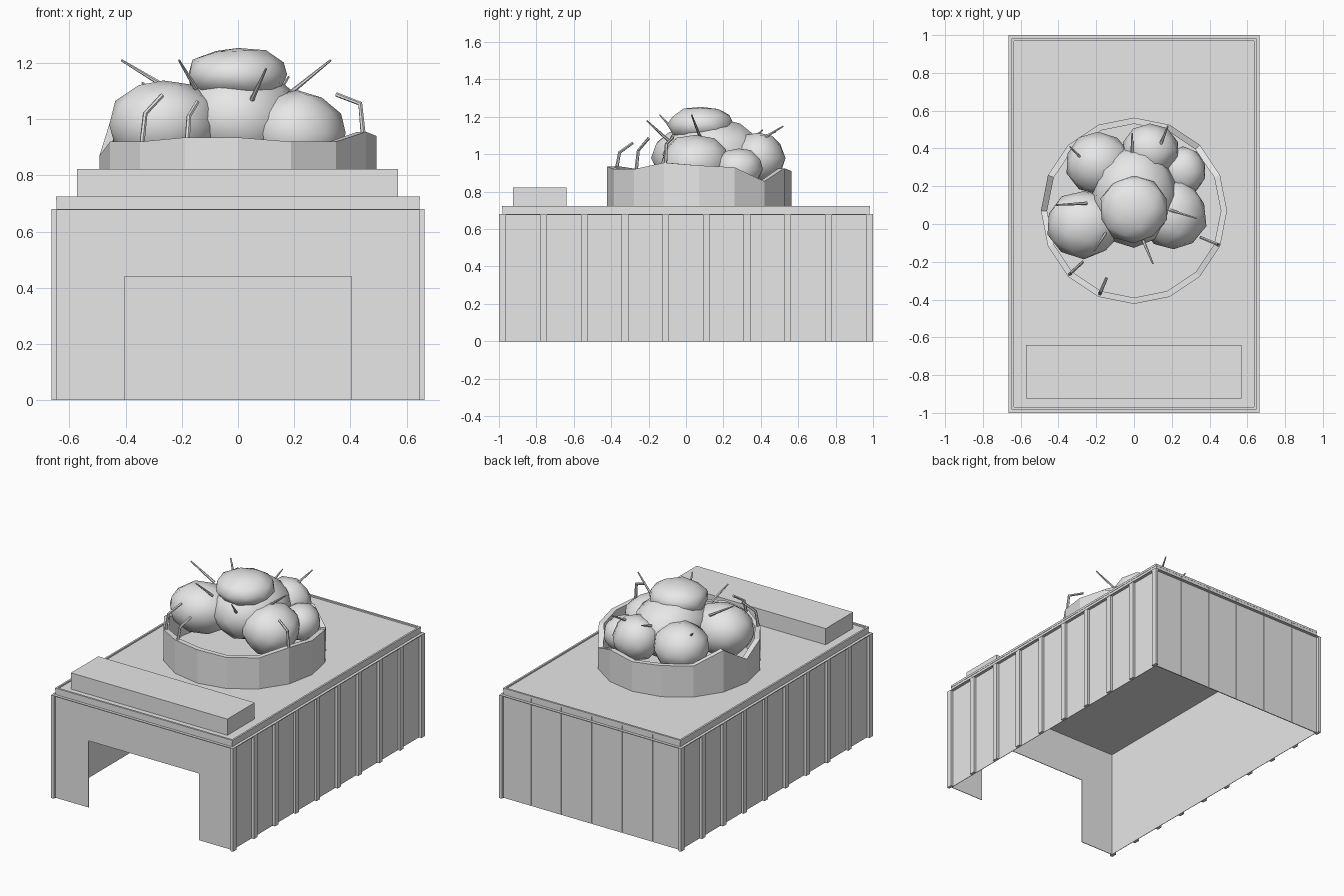
import bpy, bmesh, math, random
from mathutils import Vector

if "Cube" in bpy.data.objects:
    bpy.data.objects.remove(bpy.data.objects["Cube"])

random.seed(4)
grey = bpy.data.materials.new("light_grey")
grey.diffuse_color = (0.8, 0.8, 0.8, 1)
grey.use_nodes = True
grey.node_tree.nodes["Principled BSDF"].inputs["Base Color"].default_value = grey.diffuse_color


def finish(name, bm, smooth=False):
    bmesh.ops.recalc_face_normals(bm, faces=bm.faces[:])
    me = bpy.data.meshes.new(name)
    bm.to_mesh(me)
    bm.free()
    me.materials.append(grey)
    for p in me.polygons:
        p.use_smooth = smooth
    ob = bpy.data.objects.new(name, me)
    bpy.context.scene.collection.objects.link(ob)
    return ob


def prism(name, outline, depth, place):
    """Closed outline pushed along the depth vector."""
    bm = bmesh.new()
    face = bm.faces.new([bm.verts.new(place(a, b)) for a, b in outline])
    geo = bmesh.ops.extrude_face_region(bm, geom=[face])["geom"]
    bmesh.ops.translate(bm, vec=depth, verts=[g for g in geo if isinstance(g, bmesh.types.BMVert)])
    return finish(name, bm)


def box(name, x0, x1, y0, y1, z0, z1):
    prism(name, [(x0, y0), (x1, y0), (x1, y1), (x0, y1)], (0, 0, z1 - z0), lambda a, b: (a, b, z0))


# Side walls with raised vertical ribs
for side, s in (("left", -1), ("right", 1)):
    prism(side + "_wall", [(-0.98, 0.643), (-0.98, 0.646), (0.98, 0.646), (0.98, 0.643)],
          (0, 0, 0.71), lambda a, b: (s * b, a, 0))
    for i in range(1, 9):
        c = -0.98 + 1.96 * i / 9
        xs = sorted((s * 0.645, s * 0.663))
        box("%s_rib_%d" % (side, i), xs[0], xs[1], c - 0.018, c + 0.018, 0, 0.68)

# Back wall with fine seams
back = [(-0.645, 0.976), (-0.645, 0.982)]
for i in range(1, 6):
    c = -0.665 + 1.33 * i / 6
    back += [(c - 0.002, 0.982), (c, 0.979), (c + 0.002, 0.982)]
back += [(0.645, 0.982), (0.645, 0.976)]
prism("back_wall", back, (0, 0, 0.71), lambda a, b: (a, b, 0))

# Front wall with doorway
door = [(-0.645, 0), (-0.403, 0), (-0.403, 0.44), (0.403, 0.44), (0.403, 0),
        (0.645, 0), (0.645, 0.71), (-0.645, 0.71)]
prism("front_wall", door, (0, 0.004, 0), lambda a, b: (a, -0.982, b))

# Corner posts
for sx in (-1, 1):
    for sy in (-1, 1):
        xs, ys = sorted((sx * 0.645, sx * 0.664)), sorted((sy * 0.963, sy * 1.0))
        box("corner_post_%s_%s" % ("left" if sx < 0 else "right", "front" if sy < 0 else "back"),
            xs[0], xs[1], ys[0], ys[1], 0, 0.68)

# Narrow ledges under the roof edge
for s in (-1, 1):
    xs, ys = sorted((s * 0.645, s * 0.664)), sorted((s * 0.98, s * 1.0))
    box("side_ledge_%s" % ("left" if s < 0 else "right"), xs[0], xs[1], -0.98, 0.98, 0.676, 0.681)
    box("end_ledge_%s" % ("front" if s < 0 else "back"), -0.645, 0.645, ys[0], ys[1], 0.676, 0.681)

# Roof with thin raised lip, and front block
box("roof", -0.645, 0.645, -0.98, 0.98, 0.708, 0.715)
for s in (-1, 1):
    xs, ys = sorted((s * 0.636, s * 0.648)), sorted((s * 0.97, s * 0.983))
    box("side_lip_%s" % ("left" if s < 0 else "right"), xs[0], xs[1], -0.983, 0.983, 0.71, 0.724)
    box("end_lip_%s" % ("front" if s < 0 else "back"), -0.636, 0.636, ys[0], ys[1], 0.71, 0.724)
box("front_block", -0.572, 0.57, -0.925, -0.64, 0.714, 0.822)

# Ragged sixteen-sided ring
heights = [0.94, 0.93, 0.855, 0.925, 0.91, 0.92, 0.92, 0.99,
           0.87, 0.92, 0.92, 0.935, 0.935, 0.92, 0.92, 0.955]
bm = bmesh.new()
rings = []
for i, h in enumerate(heights):
    a = math.tau * i / 16
    c, s = math.cos(a), math.sin(a)
    rings.append([bm.verts.new((r * c, 0.07 + r * s, z))
                  for r, z in ((0.493, 0.713), (0.493, h), (0.46, h), (0.46, 0.713))])
for i in range(16):
    p, q = rings[i], rings[(i + 1) % 16]
    for k in range(4):
        bm.faces.new((p[k], q[k], q[(k + 1) % 4], p[(k + 1) % 4]))
finish("ragged_ring", bm)

# Heap of lumpy boulders: centre, radii
lumps = [
    ((-0.265, 0.0, 0.98), (0.2, 0.18, 0.16)),
    ((0.21, 0.05, 0.95), (0.175, 0.19, 0.155)),
    ((0.26, 0.28, 0.92), (0.125, 0.13, 0.115)),
    ((-0.19, 0.32, 0.97), (0.17, 0.165, 0.15)),
    ((0.085, 0.39, 0.98), (0.15, 0.14, 0.14)),
    ((0.0, 0.15, 1.0), (0.235, 0.275, 0.19)),
    ((0.0, 0.08, 1.158), (0.182, 0.18, 0.098)),
]
for n, (c, r) in enumerate(lumps):
    bm = bmesh.new()
    bmesh.ops.create_icosphere(bm, subdivisions=2, radius=1)
    for v in bm.verts:
        k = random.uniform(0.96, 1.05)
        v.co = Vector([c[j] + v.co[j] * r[j] * k for j in range(3)])
    finish("boulder_%d" % (n + 1), bm, True)


def twig(name, pts, r0, r1):
    """Six-sided tapered stick along a short path."""
    bm = bmesh.new()
    pts = [Vector(p) for p in pts]
    loops = []
    for i, p in enumerate(pts):
        d = (pts[min(i + 1, len(pts) - 1)] - pts[max(i - 1, 0)]).normalized()
        u = d.cross(Vector((0.3, 0.9, 0.1))).normalized()
        w = d.cross(u)
        r = r0 + (r1 - r0) * i / (len(pts) - 1)
        loops.append([bm.verts.new(p + r * (math.cos(k * math.tau / 6) * u + math.sin(k * math.tau / 6) * w))
                      for k in range(6)])
    for a, b in zip(loops, loops[1:]):
        for k in range(6):
            bm.faces.new((a[k], a[(k + 1) % 6], b[(k + 1) % 6], b[k]))
    bm.faces.new(loops[0])
    bm.faces.new(loops[-1])
    finish(name, bm)


# Straight twigs poking out of the heap
straight = [
    ((-0.25, 0.11, 1.11), (-0.415, 0.10, 1.21)),
    ((-0.15, -0.05, 1.11), (-0.21, -0.14, 1.21)),
    ((0.05, -0.09, 1.07), (0.10, -0.21, 1.18)),
    ((0.17, 0.08, 1.08), (0.33, 0.03, 1.21)),
    ((0.14, 0.42, 1.09), (0.18, 0.52, 1.15)),
    ((-0.26, 0.33, 1.06), (-0.34, 0.41, 1.13)),
    ((-0.01, 0.38, 1.08), (-0.01, 0.48, 1.12)),
]
for n, (a, b) in enumerate(straight):
    twig("straight_twig_%d" % (n + 1), (a, b), 0.009, 0.004)

# Bent twigs standing inside the ring
bent = [
    ((-0.335, -0.255, 0.80), (-0.34, -0.265, 0.93), (-0.33, -0.255, 1.02), (-0.27, -0.20, 1.085)),
    ((-0.18, -0.36, 0.80), (-0.18, -0.37, 0.93), (-0.175, -0.355, 1.01), (-0.145, -0.285, 1.06)),
    ((0.435, -0.11, 0.80), (0.445, -0.11, 0.95), (0.435, -0.105, 1.055), (0.35, -0.07, 1.088)),
]
for n, p in enumerate(bent):
    twig("bent_twig_%d" % (n + 1), p, 0.01, 0.008)
